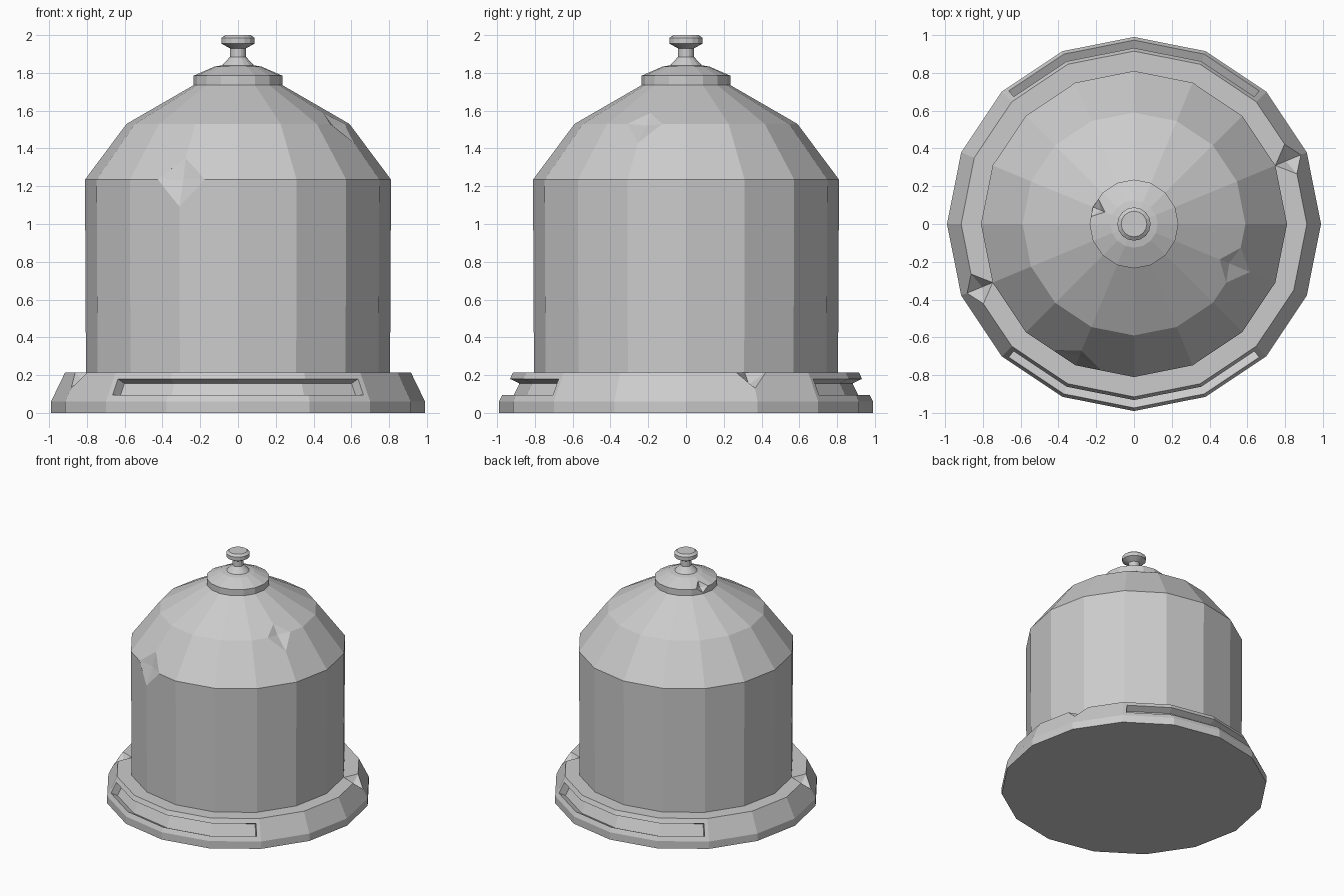
import bpy, bmesh
from math import sin, cos, radians

cube = bpy.data.objects.get("Cube")
if cube:
    bpy.data.objects.remove(cube, do_unlink=True)

SIDES = 16
STEP = 360 / SIDES

grey = bpy.data.materials.new("grey_stone")
grey.use_nodes = True
colour = (0.6, 0.6, 0.6, 1)
grey.diffuse_color = colour
grey.node_tree.nodes["Principled BSDF"].inputs["Base Color"].default_value = colour


def polar(r, angle, z, t=0):
    """Point at radius r and sideways offset t in the direction angle."""
    c, s = cos(radians(angle)), sin(radians(angle))
    return (r * c - t * s, r * s + t * c, z)


def finish(name, bm):
    bmesh.ops.recalc_face_normals(bm, faces=bm.faces)
    mesh = bpy.data.meshes.new(name)
    bm.to_mesh(mesh)
    bm.free()
    mesh.materials.append(grey)
    obj = bpy.data.objects.new(name, mesh)
    bpy.context.collection.objects.link(obj)
    return obj


def lathe(name, profile):
    """Closed faceted solid turned from (radius, height) points."""
    bm = bmesh.new()
    rings = [[bm.verts.new(polar(r, i * STEP, z)) for i in range(SIDES)]
             for r, z in profile]
    for low, high in zip(rings, rings[1:]):
        for i in range(SIDES):
            j = (i + 1) % SIDES
            bm.faces.new((low[i], low[j], high[j], high[i]))
    bm.faces.new(rings[0][::-1])
    bm.faces.new(rings[-1])
    return finish(name, bm)


def carve(target, cutter):
    cutter.hide_render = True
    mod = target.modifiers.new("carve", "BOOLEAN")
    mod.operation = "DIFFERENCE"
    mod.solver = "EXACT"
    mod.object = cutter
    bpy.context.view_layer.objects.active = target
    bpy.ops.object.modifier_apply(modifier=mod.name)
    bpy.data.objects.remove(cutter, do_unlink=True)


def chip(target, angle, side, top, bottom, deep, outer):
    """Knock a pointed chip out of an edge; points are (radius, height)."""
    r, t, z = side
    bm = bmesh.new()
    for sign in (-1, 1):
        bm.verts.new(polar(r, angle, z, sign * t))
    for pr, pz in (top, bottom, deep, outer):
        bm.verts.new(polar(pr, angle, pz))
    bmesh.ops.convex_hull(bm, input=bm.verts)
    carve(target, finish("chip_cutter", bm))


def slot(target, middle):
    """Long recess following the sloped rim, square to its surface."""
    section = [(1.0, 0.108), (0.923, 0.071), (0.882, 0.156), (0.959, 0.193)]
    bm = bmesh.new()
    rings = []
    for offset, scale in ((-43.3, 0.9946), (-STEP, 1), (0, 1), (STEP, 1), (43.3, 0.9946)):
        rings.append([bm.verts.new(polar(r * scale, middle + offset, z))
                      for r, z in section])
    for a, b in zip(rings, rings[1:]):
        for i in range(4):
            j = (i + 1) % 4
            bm.faces.new((a[i], a[j], b[j], b[i]))
    bm.faces.new(rings[0])
    bm.faces.new(rings[-1])
    carve(target, finish("slot_cutter", bm))


# Base with front and back slots and two chipped corners
base = lathe("base", [(0.99, 0), (0.99, 0.06), (0.915, 0.215)])
for middle in (-90, 90):
    slot(base, middle)
for angle in (STEP, 180 + STEP):
    chip(base, angle, (0.898, 0.085, 0.215), (0.81, 0.215), (0.956, 0.13),
         (0.87, 0.15), (1.0, 0.35))

# Drum with domed top, chipped at the shoulder and the dome ridge
body = lathe("domed_body", [(0.805, 0.215), (0.81, 1.235), (0.59, 1.53), (0.235, 1.735)])
chip(body, 270 - STEP, (0.782, 0.135, 1.235), (0.725, 1.35), (0.81, 1.09),
     (0.755, 1.235), (0.95, 1.3))
chip(body, -STEP, (0.57, 0.1, 1.53), (0.49, 1.588), (0.665, 1.43),
     (0.545, 1.52), (0.75, 1.65))

# Collar and knob
collar = lathe("collar", [(0.235, 1.735), (0.235, 1.785), (0.125, 1.833)])
chip(collar, 180 - STEP, (0.225, 0.05, 1.785), (0.165, 1.816), (0.235, 1.745),
     (0.19, 1.77), (0.3, 1.9))
lathe("knob", [(0.125, 1.833), (0.085, 1.84), (0.042, 1.885), (0.042, 1.93),
               (0.088, 1.955), (0.088, 1.985), (0.068, 2.0)])
